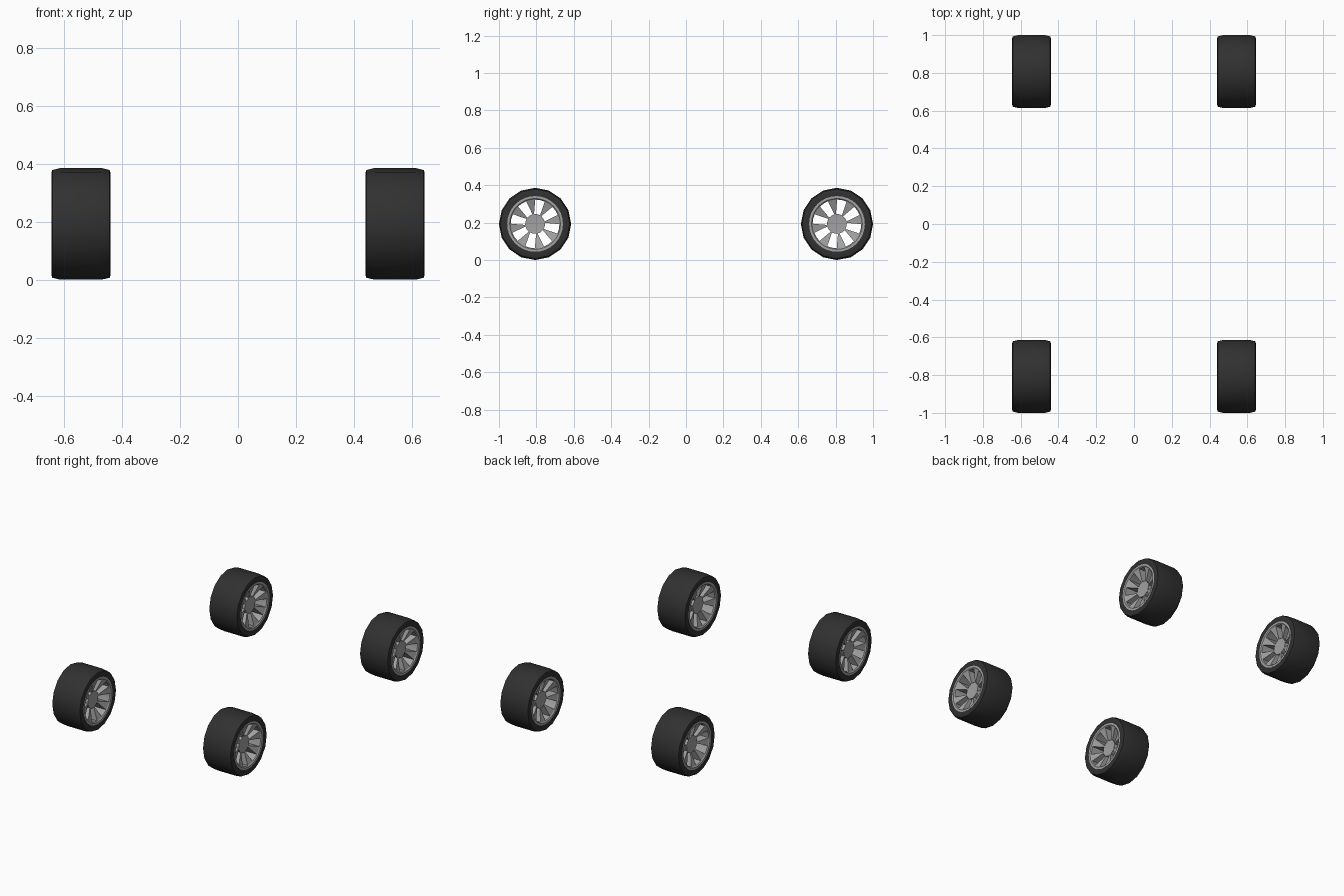
import bpy, bmesh
from math import sin, cos, radians, tau

if "Cube" in bpy.data.objects:
    bpy.data.objects.remove(bpy.data.objects["Cube"], do_unlink=True)


def material(name, value, roughness):
    m = bpy.data.materials.new(name)
    m.use_nodes = True
    colour = (value, value, value, 1)
    m.diffuse_color = colour
    bsdf = m.node_tree.nodes["Principled BSDF"]
    bsdf.inputs["Base Color"].default_value = colour
    bsdf.inputs["Roughness"].default_value = roughness
    return m


rubber = material("black rubber", 0.03, 0.8)
alloy = material("grey alloy", 0.36, 0.5)

SPOKES = 8
SIDES = 16
RADIUS = 0.193


def polar(x, r, a):
    return (x, r * cos(a), r * sin(a))


def make_mesh(name, bm, mat):
    bmesh.ops.recalc_face_normals(bm, faces=bm.faces)
    mesh = bpy.data.meshes.new(name)
    bm.to_mesh(mesh)
    bm.free()
    mesh.materials.append(mat)
    return mesh


def tyre_mesh():
    # Closed cross-section (x, radius) spun around the axle
    half = [(0.07, RADIUS), (0.099, 0.186), (0.1025, 0.176), (0.099, 0.143)]
    profile = half + [(-x, r) for x, r in reversed(half)]
    bm = bmesh.new()
    rings = [[bm.verts.new(polar(x, r, tau * i / SIDES)) for x, r in profile]
             for i in range(SIDES)]
    n = len(profile)
    for i in range(SIDES):
        a, b = rings[i], rings[(i + 1) % SIDES]
        for j in range(n):
            k = (j + 1) % n
            bm.faces.new((a[j], a[k], b[k], b[j]))
    return make_mesh("tyre", bm, rubber)


def rim_mesh():
    # Rings of a dished disc: radius, half thickness, half angle of a window
    rings = [(0.053, 0.065, 18), (0.130, 0.094, 11.5),
             (0.136, 0.100, 11.25), (0.149, 0.100, 11.25)]
    step = 360 / SPOKES
    bm = bmesh.new()
    grids = {}
    for side in (1, -1):
        grid = []
        for r, x, h in rings:
            ring = []
            for s in range(SPOKES):
                mid = 78 + s * step
                for off in (-h, 0, h, step / 2):
                    ring.append(bm.verts.new(polar(side * x, r, radians(mid + off))))
            grid.append(ring)
        hub = bm.verts.new((side * 0.062, 0, 0))
        n = len(grid[0])
        for j in range(n):
            k = (j + 1) % n
            bm.faces.new((hub, grid[0][j], grid[0][k]))
            for i in range(len(rings) - 1):
                if i == 0 and j % 4 < 2:
                    continue            # open window between spokes
                bm.faces.new((grid[i][j], grid[i + 1][j], grid[i + 1][k], grid[i][k]))
        grids[side] = grid
    f, b = grids[1], grids[-1]

    def wall(i, j, p, q):
        bm.faces.new((f[i][j], f[p][q], b[p][q], b[i][j]))

    # Window walls and outer barrel
    for j in range(n):
        k = (j + 1) % n
        wall(3, j, 3, k)
        if j % 4 < 2:
            wall(0, j, 0, k)
            wall(1, j, 1, k)
        if j % 4 in (0, 2):
            wall(0, j, 1, j)
    return make_mesh("rim", bm, alloy)


parts = {"tyre": (tyre_mesh(), 40), "rim": (rim_mesh(), 15)}

# Four wheels
for y, end in ((-0.807, "front"), (0.807, "rear")):
    for x, side in ((0.5425, "left"), (-0.5425, "right")):
        for part, (mesh, angle) in parts.items():
            ob = bpy.data.objects.new(f"{end}_{side}_{part}", mesh.copy())
            ob.location = (x, y, RADIUS)
            bpy.context.collection.objects.link(ob)
            bpy.ops.object.select_all(action="DESELECT")
            ob.select_set(True)
            bpy.context.view_layer.objects.active = ob
            bpy.ops.object.shade_smooth_by_angle(angle=radians(angle))
